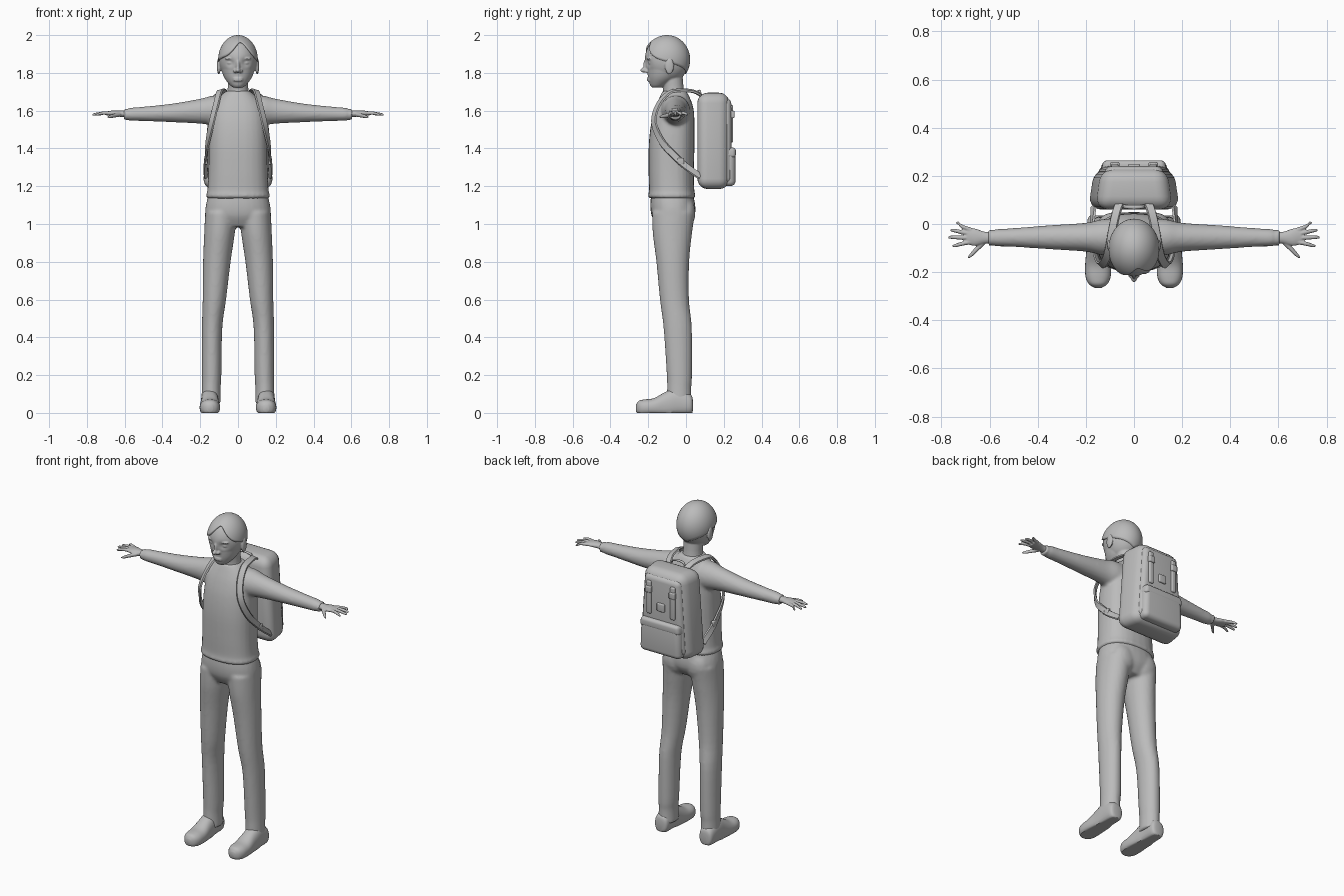
import bpy, bmesh, math
from mathutils import Matrix, Vector

cube = bpy.data.objects.get("Cube")
if cube:
    bpy.data.objects.remove(cube, do_unlink=True)

grey = bpy.data.materials.new("plain_grey")
grey.use_nodes = True
grey.diffuse_color = (0.5, 0.5, 0.5, 1)
for node in grey.node_tree.nodes:
    if node.type == 'BSDF_PRINCIPLED':
        node.inputs["Base Color"].default_value = grey.diffuse_color
SIDES = (1, -1)


def finish(name, bm, voxel=0, smooth=4):
    """Turn a bmesh into a shaded object; a voxel size blends its pieces."""
    bmesh.ops.recalc_face_normals(bm, faces=bm.faces[:])
    mesh = bpy.data.meshes.new(name)
    bm.to_mesh(mesh)
    bm.free()
    mesh.materials.append(grey)
    mesh.shade_smooth()
    mesh.set_sharp_from_angle(angle=math.radians(50))
    obj = bpy.data.objects.new(name, mesh)
    bpy.context.collection.objects.link(obj)
    if voxel:
        blend = obj.modifiers.new("blend", 'REMESH')
        blend.mode = 'VOXEL'
        blend.voxel_size = voxel
        blend.use_smooth_shade = True
        relax = obj.modifiers.new("relax", 'SMOOTH')
        relax.iterations = smooth
    return obj


def spline(rows, steps):
    """Catmull-Rom through rows of numbers."""
    pts = [Vector(r) for r in rows]
    pts = [pts[0]] + pts + [pts[-1]]
    out = []
    for a, b, c, d in zip(pts, pts[1:], pts[2:], pts[3:]):
        for i in range(steps):
            t = i / steps
            out.append(b + (c - a) * (t / 2) + (a * 2 - b * 5 + c * 4 - d) * (t * t / 2)
                       + (b * 3 - a - c * 3 + d) * (t ** 3 / 2))
    return out + [pts[-1]]


def bridge(bm, rings, caps=True):
    n = len(rings[0])
    for r, q in zip(rings, rings[1:]):
        for i in range(n):
            j = (i + 1) % n
            bm.faces.new((r[i], r[j], q[j], q[i]))
    if caps:
        bm.faces.new(rings[0])
        bm.faces.new(rings[-1])


def loft(bm, axis, rows, s=1, power=2, steps=4, n=28):
    """Rows are (position on axis, centre, centre, radius, radius)."""
    rings = []
    for t, u, v, ru, rv in spline(rows, steps):
        ring = []
        for i in range(n):
            c, d = (f(math.tau * i / n) for f in (math.cos, math.sin))
            a = u + max(ru, .002) * math.copysign(abs(c) ** (2 / power), c)
            b = v + max(rv, .002) * math.copysign(abs(d) ** (2 / power), d)
            x, y, z = {'x': (t, a, b), 'y': (a, t, b), 'z': (a, b, t)}[axis]
            ring.append(bm.verts.new((x * s, y, z)))
        rings.append(ring)
    bridge(bm, rings)


def ball(bm, centre, radii, seg=20):
    m = Matrix.Translation(centre) @ Matrix.Diagonal((*radii, 1))
    bmesh.ops.create_uvsphere(bm, u_segments=seg, v_segments=seg // 2, radius=1, matrix=m)


def box(name, lo, hi, bevel, top=1, back=1):
    """Rounded box, narrowed towards its top and back."""
    bm = bmesh.new()
    mid = (lo[0] + hi[0]) / 2
    for v in bmesh.ops.create_cube(bm, size=1)["verts"]:
        p = [l + (h - l) * (c + .5) for l, h, c in zip(lo, hi, v.co)]
        k = (top if v.co.z > 0 else 1) * (back if v.co.y > 0 else 1)
        v.co = (mid + (p[0] - mid) * k, p[1], p[2])
    bmesh.ops.bevel(bm, geom=bm.edges[:], offset=bevel, segments=5, profile=.5, affect='EDGES')
    return finish(name, bm)


def ribbon(name, path, s, width, thick):
    """Flat strap wrapped around the trunk."""
    bm = bmesh.new()
    pts = spline(path, 8)
    rings = []
    for i, p in enumerate(pts):
        tangent = (pts[min(i + 1, len(pts) - 1)] - pts[max(i - 1, 0)]).normalized()
        out = p - Vector((.05, -.07, min(p.z, 1.55)))
        out = (out - tangent * out.dot(tangent)).normalized()
        side = tangent.cross(out) * width / 2
        corners = (p + side, p + side * .8 + out * thick, p - side * .8 + out * thick, p - side,
                   p - out * thick)
        rings.append([bm.verts.new((c.x * s, c.y, c.z)) for c in corners])
    bridge(bm, rings)
    finish(name, bm)


# Sweater: trunk and sleeves blended together
bm = bmesh.new()
loft(bm, 'z', [(1.135, 0, -.075, .162, .118), (1.15, 0, -.075, .17, .126), (1.18, 0, -.076, .162, .12),
               (1.28, 0, -.078, .157, .12), (1.42, 0, -.076, .155, .121), (1.53, 0, -.07, .15, .115),
               (1.61, 0, -.062, .137, .102), (1.67, 0, -.06, .1, .08), (1.705, 0, -.062, .062, .062)],
     power=2.4)
for s in SIDES:
    loft(bm, 'x', [(.05, -.055, 1.59, .08, .09), (.13, -.055, 1.6, .075, .08), (.2, -.055, 1.597, .06, .066),
                   (.35, -.055, 1.588, .05, .049), (.5, -.056, 1.583, .039, .038),
                   (.57, -.057, 1.581, .036, .034), (.585, -.057, 1.58, .032, .029),
                   (.605, -.057, 1.58, .034, .031)], s)
finish("sweater", bm, .009)

# Trousers: pelvis, seat and legs blended together
bm = bmesh.new()
loft(bm, 'z', [(1.17, 0, -.075, .152, .108), (1.1, 0, -.07, .17, .119), (1.04, 0, -.068, .172, .113),
               (.985, 0, -.07, .14, .08)], power=2.3)
for s in SIDES:
    ball(bm, (.075 * s, -.002, 1.06), (.075, .052, .085))
    loft(bm, 'z', [(1.06, .09, -.066, .084, .114), (.95, .098, -.072, .081, .104),
                   (.8, .112, -.07, .073, .087), (.6, .125, -.061, .062, .077),
                   (.45, .137, -.044, .054, .075), (.2, .14, -.035, .052, .067),
                   (.13, .142, -.036, .05, .064), (.05, .142, -.036, .052, .066)], s)
finish("trousers", bm, .009)

# Shoes with flat soles
for s, label in zip(SIDES, ("left", "right")):
    bm = bmesh.new()
    loft(bm, 'y', [(.036, .15, .04, .022, .03), (.022, .15, .045, .042, .055), (-.05, .15, .055, .046, .075),
                   (-.11, .149, .04, .049, .07), (-.17, .149, .03, .054, .048), (-.22, .149, .028, .052, .043),
                   (-.25, .149, .027, .038, .037), (-.265, .149, .025, .015, .018)], s, 2.3)
    for v in bm.verts:
        v.co.z = max(v.co.z, 0)
    finish(label + "_shoe", bm)

# Hands: palm, four fingers and thumb
for s, label in zip(SIDES, ("left", "right")):
    bm = bmesh.new()
    loft(bm, 'x', [(.58, -.057, 1.582, .024, .02), (.62, -.057, 1.584, .025, .017),
                   (.66, -.055, 1.586, .036, .015), (.695, -.05, 1.585, .034, .011)], s)
    for start, tip, end in ((-.025, .004, .74), (-.042, -.026, .764), (-.058, -.055, .772), (-.074, -.09, .755)):
        mid = (start + tip) / 2
        loft(bm, 'x', [(.675, start, 1.586, .01, .01), (.715, mid, 1.587, .009, .009),
                       (end - .01, tip, 1.58, .007, .007), (end, tip, 1.578, .003, .003)], s, n=10)
    loft(bm, 'x', [(.622, -.07, 1.58, .018, .012), (.65, -.1, 1.575, .014, .011),
                   (.675, -.126, 1.569, .011, .009), (.69, -.139, 1.566, .004, .004)], s, n=12)
    finish(label + "_hand", bm, .0035, 2)

# Head: skull, jaw, neck and facial features blended together
bm = bmesh.new()
ball(bm, (0, -.1, 1.87), (.1, .118, .125), 64)
loft(bm, 'z', [(1.722, 0, -.155, .024, .024), (1.735, 0, -.145, .042, .045), (1.77, 0, -.125, .07, .075),
               (1.81, 0, -.113, .086, .092), (1.86, 0, -.105, .095, .107), (1.9, 0, -.1, .09, .1)], n=64)
for v in bm.verts:
    if v.co.y < -.1:
        d = (abs(v.co.x) - .04) ** 2 + (v.co.z - 1.853) ** 2
        v.co.y += .013 * math.exp(-d / .0004)
loft(bm, 'z', [(1.66, 0, -.06, .07, .065), (1.71, 0, -.066, .055, .055), (1.8, 0, -.075, .056, .056)])
ball(bm, (0, -.211, 1.838), (.011, .016, .035))
ball(bm, (0, -.222, 1.814), (.013, .021, .013))
for z in (1.771, 1.76):
    ball(bm, (0, -.193, z), (.028, .014, .006))
for s in SIDES:
    ball(bm, (.013 * s, -.21, 1.81), (.012, .014, .01))
    ball(bm, (.04 * s, -.188, 1.853), (.018, .012, .009))
    ball(bm, (.04 * s, -.192, 1.876), (.03, .016, .008))
    ball(bm, (.102 * s, -.088, 1.835), (.01, .024, .043))
finish("head", bm, .0045, 2)

# Hair: cap with a side parting and swept hairline
bm = bmesh.new()
rings = []
for row in range(17):
    t = row / 16.5
    ring = []
    for i in range(64):
        a = math.tau * i / 64 - math.pi
        low = 12 - 48 * (abs(a) / math.pi) ** 1.5 + 36 * math.exp(-((a - .2) / .5) ** 2)
        e = math.radians(low + (90 - low) * t)
        k = 1 + .06 * max(0, math.cos(a)) * (1 - t)
        ring.append(bm.verts.new((.105 * k * math.cos(e) * math.sin(a), -.1 - .122 * k * math.cos(e) * math.cos(a),
                                  1.87 + .13 * math.sin(e))))
    rings.append(ring)
bridge(bm, rings, False)
bm.faces.new(rings[-1])
hair = finish("hair", bm)
shell = hair.modifiers.new("thickness", 'SOLIDIFY')
shell.thickness = .012
shell.offset = -1

# Backpack body, back panel, pocket and patch
box("backpack_body", (-.195, .06, 1.185), (.195, .23, 1.695), .055, .8, .86)
box("backpack_panel", (-.15, .17, 1.215), (.15, .24, 1.665), .03, .8)
box("backpack_pocket", (-.145, .18, 1.2), (.145, .262, 1.395), .028, .95, .93)
box("pocket_flap", (-.142, .19, 1.35), (.142, .264, 1.405), .018, .95, .93)
box("backpack_patch", (-.025, .23, 1.46), (.025, .25, 1.51), .006)

# Carry handle
bm = bmesh.new()
loft(bm, 'x', [(-.045, .075, 1.68, .008, .006), (-.035, .072, 1.7, .008, .006), (0, .07, 1.706, .009, .005),
               (.035, .072, 1.7, .008, .006), (.045, .075, 1.68, .008, .006)], n=12)
finish("carry_handle", bm)

# Closing straps with buckles, and shoulder straps
for s, label in zip(SIDES, ("left", "right")):
    x = .08 * s
    box(label + "_closing_strap", (x - .016, .225, 1.43), (x + .016, .25, 1.63), .009)
    box(label + "_buckle", (x - .02, .23, 1.56), (x + .02, .257, 1.6), .007)
    ribbon(label + "_shoulder_strap", [(.06, .085, 1.675), (.075, .04, 1.7), (.09, -.03, 1.705),
           (.1, -.09, 1.692), (.115, -.145, 1.63), (.137, -.168, 1.54), (.157, -.13, 1.44),
           (.168, -.06, 1.36), (.17, .0, 1.305), (.165, .075, 1.25)], s, .038, .008)
    box(label + "_strap_adjuster", (.17 * s - .01, -.045, 1.315), (.17 * s + .01, -.01, 1.35), .006)
